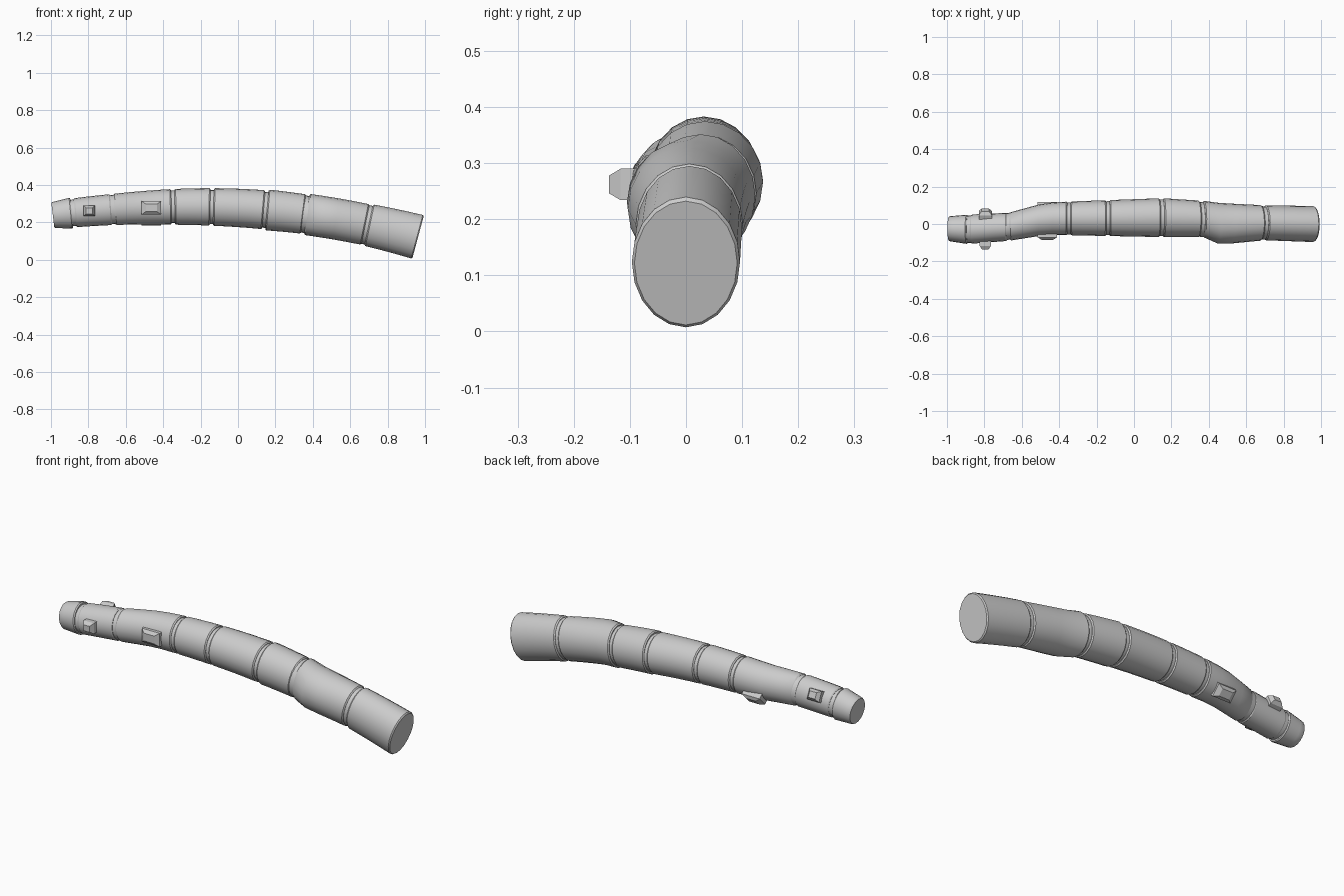
import bpy, bmesh
from math import cos, sin, pi, radians
from mathutils import Vector

if "Cube" in bpy.data.objects:
    bpy.data.objects.remove(bpy.data.objects["Cube"])

SIDES = 20
GAP = .009

# side outline seen from above: x, y_min, y_max
OUTLINE = [(-1, -.09, .04), (-.89, -.107, .05), (-.67, -.09, .06), (-.48, -.06, .112),
           (-.35, -.06, .12), (.15, -.07, .138), (.37, -.07, .124), (.46, -.11, .112),
           (.7, -.087, .1), (.97, -.097, .096)]


def bow(x):
    # the body arches as a parabola, steeper towards the wide end
    a = .112 if x > -.24 else .081
    return .284 - a * (x + .24) ** 2, -2 * a * (x + .24)


def half_height(x):
    return .103 + .018 * x - (.012 * x * x if x < 0 else 0)


def sides_at(x):
    for (xa, la, ha), (xb, lb, hb) in zip(OUTLINE, OUTLINE[1:]):
        if x <= xb:
            t = (x - xa) / (xb - xa)
            return la + (lb - la) * t, ha + (hb - ha) * t
    return OUTLINE[-1][1:]


def ring(x, tall=1.0, scale=1.0):
    # oval section perpendicular to the arch
    z, slope = bow(x)
    y0, y1 = sides_at(x)
    centre = Vector((x, (y0 + y1) / 2, z))
    up = Vector((-slope, 0, 1)).normalized() * half_height(x) * tall * scale
    side = Vector((0, (y1 - y0) / 2 * scale, 0))
    return [centre + side * cos(2 * pi * i / SIDES) + up * sin(2 * pi * i / SIDES)
            for i in range(SIDES)]


def loft(name, rings, smooth=True):
    # skin a stack of equal rings and cap both ends
    bm = bmesh.new()
    loops = [[bm.verts.new(v) for v in r] for r in rings]
    for a, b in zip(loops, loops[1:]):
        for i in range(len(a)):
            j = (i + 1) % len(a)
            bm.faces.new((a[i], a[j], b[j], b[i]))
    bm.faces.new(loops[0])
    bm.faces.new(loops[-1])
    bmesh.ops.recalc_face_normals(bm, faces=bm.faces)
    me = bpy.data.meshes.new(name)
    bm.to_mesh(me)
    bm.free()
    ob = bpy.data.objects.new(name, me)
    bpy.context.collection.objects.link(ob)
    if smooth:
        bpy.context.view_layer.objects.active = ob
        ob.select_set(True)
        bpy.ops.object.shade_smooth_by_angle(angle=radians(30))
        ob.select_set(False)


def segment(name, x0, x1, tall0, tall1):
    # shell piece with a small bevelled rim at each end
    steps, rim = 4, .006
    rings = [ring(x0, tall0, .95)]
    for k in range(steps + 1):
        t = k / steps
        rings.append(ring(x0 + rim + (x1 - x0 - 2 * rim) * t, tall0 + (tall1 - tall0) * t))
    rings.append(ring(x1, tall1, .95))
    loft(name, rings)


# segments from narrow tip to wide end: name, end joint, height factor at start and end
START = -.99
PIECES = [("tip_cap", -.88, .95, 1.07), ("neck_segment", -.67, .99, .97),
          ("grip_segment", -.347, .97, 1), ("short_segment", -.14, 1, 1),
          ("middle_segment", .146, 1, .99), ("upper_segment", .359, 1.03, .97),
          ("swell_segment", .69, 1.01, .96), ("end_segment", .963, .98, 1)]
x0 = START
for name, joint, tall0, tall1 in PIECES:
    last = name == "end_segment"
    segment(name, x0, joint if last else joint - GAP, tall0, tall1)
    x0 = joint + GAP

# inner tube seen in the grooves
loft("inner_tube", [ring(-.96 + 1.9 * k / 24, .97, .94) for k in range(25)])


def button(name, pos, angle, length, width, height):
    # raised block with tapered top, facing outward at an angle in the y-z plane
    out = Vector((0, cos(angle), sin(angle)))
    across = Vector((0, -sin(angle), cos(angle)))
    along = Vector((1, 0, 0))
    rings = []
    for h, k in ((-.03, 1), (height * .45, 1), (height, .57)):
        rings.append([Vector(pos) + out * h + along * (sx * length * k / 2) + across * (sy * width * k / 2)
                      for sx, sy in ((-1, -1), (1, -1), (1, 1), (-1, 1))])
    loft(name, rings, smooth=False)


button("neck_button_front", (-.795, -.1, .262), pi, .06, .056, .037)
button("neck_button_back", (-.795, .045, .297), radians(25), .07, .056, .033)
button("grip_button_front", (-.463, -.06, .278), pi, .105, .072, .025)
button("grip_button_back", (-.463, .088, .215), radians(-45), .105, .066, .022)
